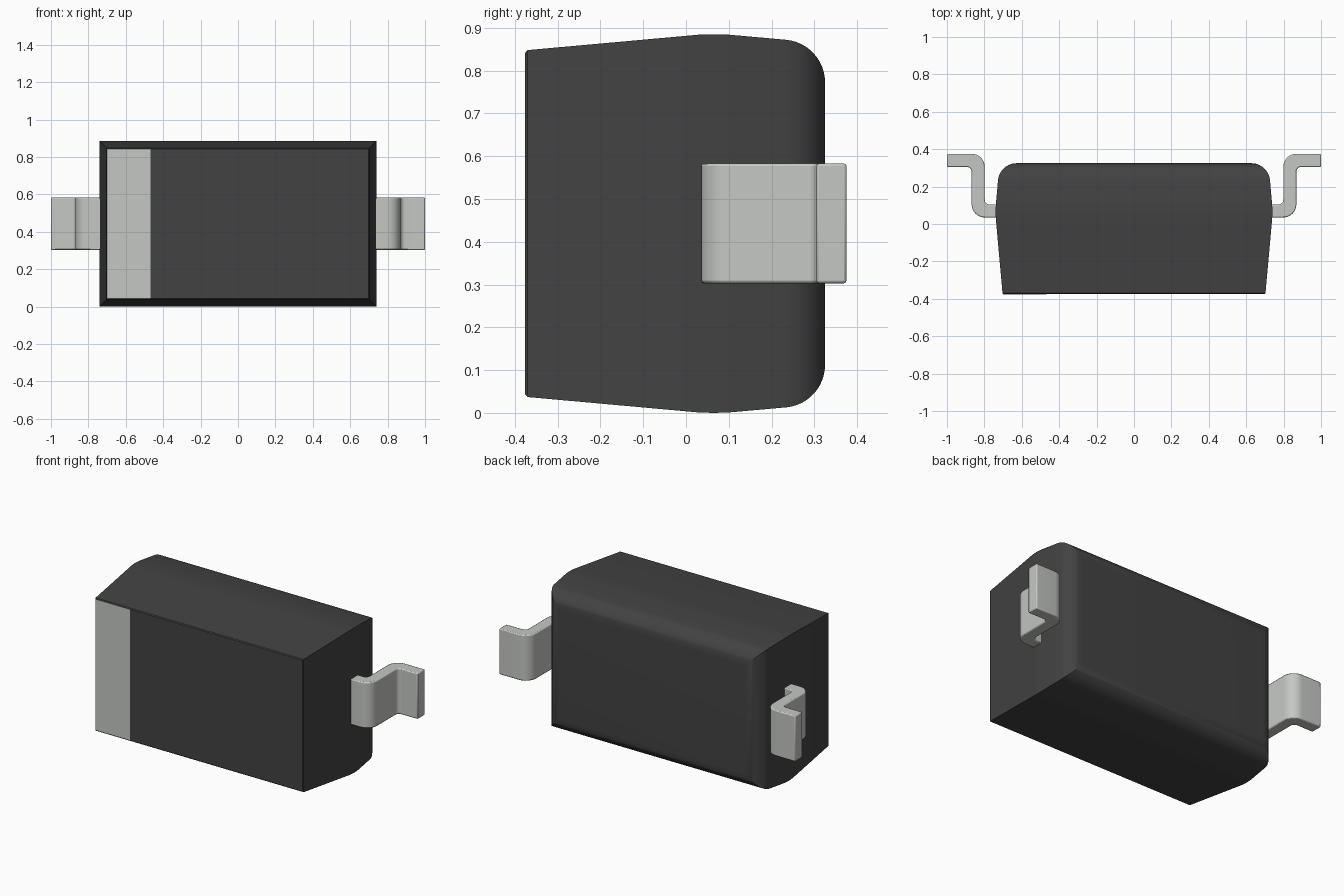
import bpy, bmesh
from math import sin, cos, pi, radians
from mathutils import Vector

if "Cube" in bpy.data.objects:
    bpy.data.objects.remove(bpy.data.objects["Cube"])

MID_Z = 0.4425


def material(name, colour):
    m = bpy.data.materials.new(name)
    m.use_nodes = True
    m.diffuse_color = (*colour, 1)
    m.node_tree.nodes["Principled BSDF"].inputs["Base Color"].default_value = (*colour, 1)
    return m


dark = material("dark_grey_plastic", (0.055, 0.055, 0.055))
pale = material("pale_grey_metal", (0.56, 0.575, 0.55))


def finish(name, bm, mat, smooth=True):
    bmesh.ops.recalc_face_normals(bm, faces=bm.faces)
    mesh = bpy.data.meshes.new(name)
    bm.to_mesh(mesh)
    bm.free()
    obj = bpy.data.objects.new(name, mesh)
    bpy.context.collection.objects.link(obj)
    mesh.materials.append(mat)
    if smooth:
        bpy.ops.object.select_all(action="DESELECT")
        obj.select_set(True)
        bpy.context.view_layer.objects.active = obj
        bpy.ops.object.shade_smooth_by_angle(angle=radians(30))
    return obj


def fillet(before, corner, after, radius, steps=8):
    """Round a right-angled corner of an outline."""
    c = Vector(corner)
    a = (Vector(before) - c).normalized() * radius
    b = (Vector(after) - c).normalized() * radius
    turns = [pi / 2 * i / steps for i in range(steps + 1)]
    return [c + a * (1 - sin(t)) + b * (1 - cos(t)) for t in turns]


# Body: rectangular sections stacked from front to back, rounded at the rear
sections = [(-0.375, 0.042), (-0.37, 0.037), (0.03, 0.001), (0.065, 0), (0.1, 0.001)]
for i in range(13):
    t = radians(84) * (1 - i / 12)
    sections.append((0.225 + 0.1 * cos(t), 0.1125 - 0.1 * sin(t)))
bm = bmesh.new()
rings = []
for y, inset in sections:
    hx, hz = 0.74 - inset, MID_Z - inset
    rings.append([bm.verts.new((sx * hx, y, MID_Z + sz * hz))
                  for sx, sz in ((-1, -1), (1, -1), (1, 1), (-1, 1))])
for r, s in zip(rings, rings[1:]):
    for i in range(4):
        j = (i + 1) % 4
        bm.faces.new((r[i], r[j], s[j], s[i]))
bm.faces.new(rings[0])
bm.faces.new(rings[-1])
finish("body", bm, dark)

# Polarity band: thin plate flush on the front face
bm = bmesh.new()
bmesh.ops.create_cube(bm, size=1)
for v in bm.verts:
    v.co = (-0.584 + v.co.x * 0.232, -0.374 + v.co.y * 0.004, MID_Z + v.co.z * 0.798)
finish("polarity_band", bm, pale, smooth=False)

# Leads: stepped strip outline with rounded bends, extruded upward
corners = [((0.68, 0.035), 0), ((0.868, 0.035), 0.07), ((0.868, 0.305), 0.025),
           ((1, 0.305), 0), ((1, 0.375), 0), ((0.798, 0.375), 0.07),
           ((0.798, 0.105), 0.025), ((0.68, 0.105), 0)]
outline = []
for i, (p, radius) in enumerate(corners):
    if radius:
        outline += fillet(corners[i - 1][0], p, corners[(i + 1) % len(corners)][0], radius)
    else:
        outline.append(Vector(p))
for name, side in (("left_lead", 1), ("right_lead", -1)):
    bm = bmesh.new()
    base = bm.faces.new([bm.verts.new((side * p.x, p.y, 0.303)) for p in outline])
    top = bmesh.ops.extrude_face_region(bm, geom=[base])["geom"]
    bmesh.ops.translate(bm, vec=(0, 0, 0.28),
                        verts=[g for g in top if isinstance(g, bmesh.types.BMVert)])
    lead = finish(name, bm, pale)
    bevel = lead.modifiers.new("soft_edges", "BEVEL")
    bevel.width = 0.006
    bevel.segments = 2
    bevel.limit_method = "ANGLE"
    bevel.angle_limit = radians(40)
